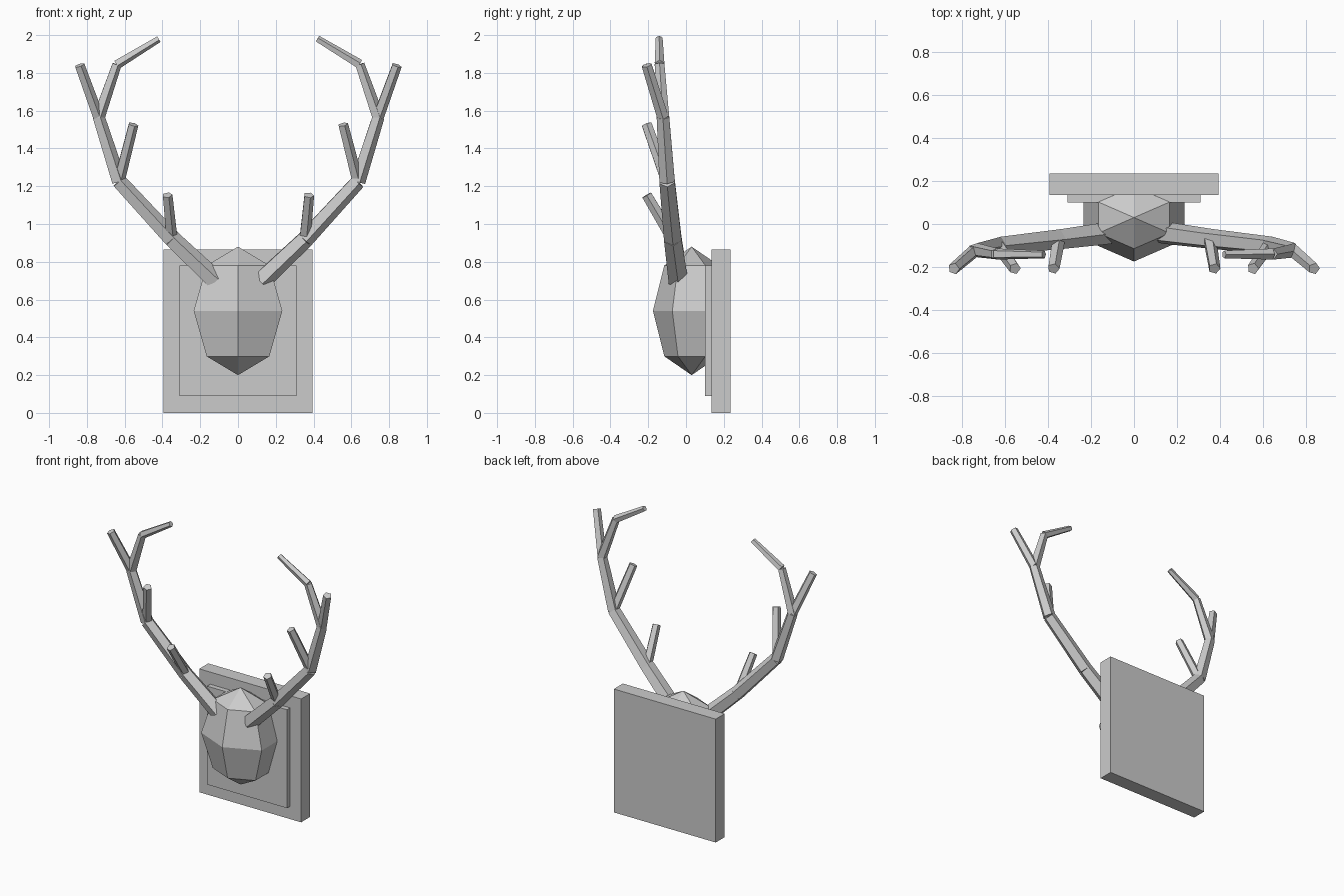
import bpy, bmesh
from math import cos, sin, pi, radians
from mathutils import Vector

if "Cube" in bpy.data.objects:
    bpy.data.objects.remove(bpy.data.objects["Cube"])


def finish(name, bm):
    bmesh.ops.remove_doubles(bm, verts=bm.verts, dist=1e-5)
    bmesh.ops.recalc_face_normals(bm, faces=bm.faces)
    mesh = bpy.data.meshes.new(name)
    bm.to_mesh(mesh)
    bm.free()
    obj = bpy.data.objects.new(name, mesh)
    bpy.context.collection.objects.link(obj)
    return obj


def box(name, lo, hi):
    bm = bmesh.new()
    bmesh.ops.create_cube(bm, size=1)
    for v in bm.verts:
        v.co = Vector([(a + b) / 2 + c * (b - a) for a, b, c in zip(lo, hi, v.co)])
    return finish(name, bm)


def rod(name, a, b, r0, r1, sides=5):
    """Tapered five-sided rod from a to b."""
    a, b = Vector(a), Vector(b)
    turn = Vector((0, 0, 1)).rotation_difference(b - a)
    bm = bmesh.new()
    rings = []
    for p, r in ((a, r0), (b, r1)):
        rings.append([bm.verts.new(p + turn @ Vector((r * cos(2 * pi * i / sides),
                                                      r * sin(2 * pi * i / sides), 0)))
                      for i in range(sides)])
    lo, hi = rings
    for i in range(sides):
        j = (i + 1) % sides
        bm.faces.new((lo[i], lo[j], hi[j], hi[i]))
    bm.faces.new(lo[::-1])
    bm.faces.new(hi)
    return finish(name, bm)


# Wall plaque and its raised inner panel
box("plaque", (-0.395, 0.135, 0), (0.395, 0.235, 0.865))
box("plaque_panel", (-0.31, 0.10, 0.09), (0.31, 0.14, 0.78))

# Skull: six-sided, four-band ellipsoid with a corner facing forward
bm = bmesh.new()
centre, rx, ry, rz, n = Vector((0, 0.03, 0.54)), 0.271, 0.205, 0.34, 6
bands = []
for lat in (-45, 0, 45):
    c, s = cos(radians(lat)), sin(radians(lat))
    bands.append([bm.verts.new(centre + Vector((rx * c * sin(2 * pi * i / n),
                                                -ry * c * cos(2 * pi * i / n), rz * s)))
                  for i in range(n)])
bottom = bm.verts.new(centre - Vector((0, 0, rz)))
top = bm.verts.new(centre + Vector((0, 0, rz)))
for i in range(n):
    j = (i + 1) % n
    bm.faces.new((bands[0][j], bands[0][i], bottom))
    bm.faces.new((bands[2][i], bands[2][j], top))
    for lo, hi in zip(bands, bands[1:]):
        bm.faces.new((lo[i], lo[j], hi[j], hi[i]))
finish("skull", bm)

# Antlers: curved main beam with three forward-leaning tines per side
beam = [(0.12, -0.04, 0.70, 0.055), (0.352, -0.07, 0.92, 0.049),
        (0.632, -0.10, 1.225, 0.043), (0.74, -0.122, 1.565, 0.035),
        (0.643, -0.14, 1.845, 0.027), (0.42, -0.142, 1.98, 0.019)]
tines = [(1, (0.375, -0.208, 1.153)), (2, (0.555, -0.208, 1.527)), (3, (0.84, -0.208, 1.84))]
for side, sx in (("right", 1), ("left", -1)):
    def flip(p):
        return (p[0] * sx, p[1], p[2])
    for k, (p, q) in enumerate(zip(beam, beam[1:]), 1):
        rod(f"{side}_antler_beam_{k}", flip(p), flip(q), p[3], q[3])
    for k, tip in tines:
        rod(f"{side}_antler_tine_{k}", flip(beam[k]), flip(tip), 0.032, 0.028)
